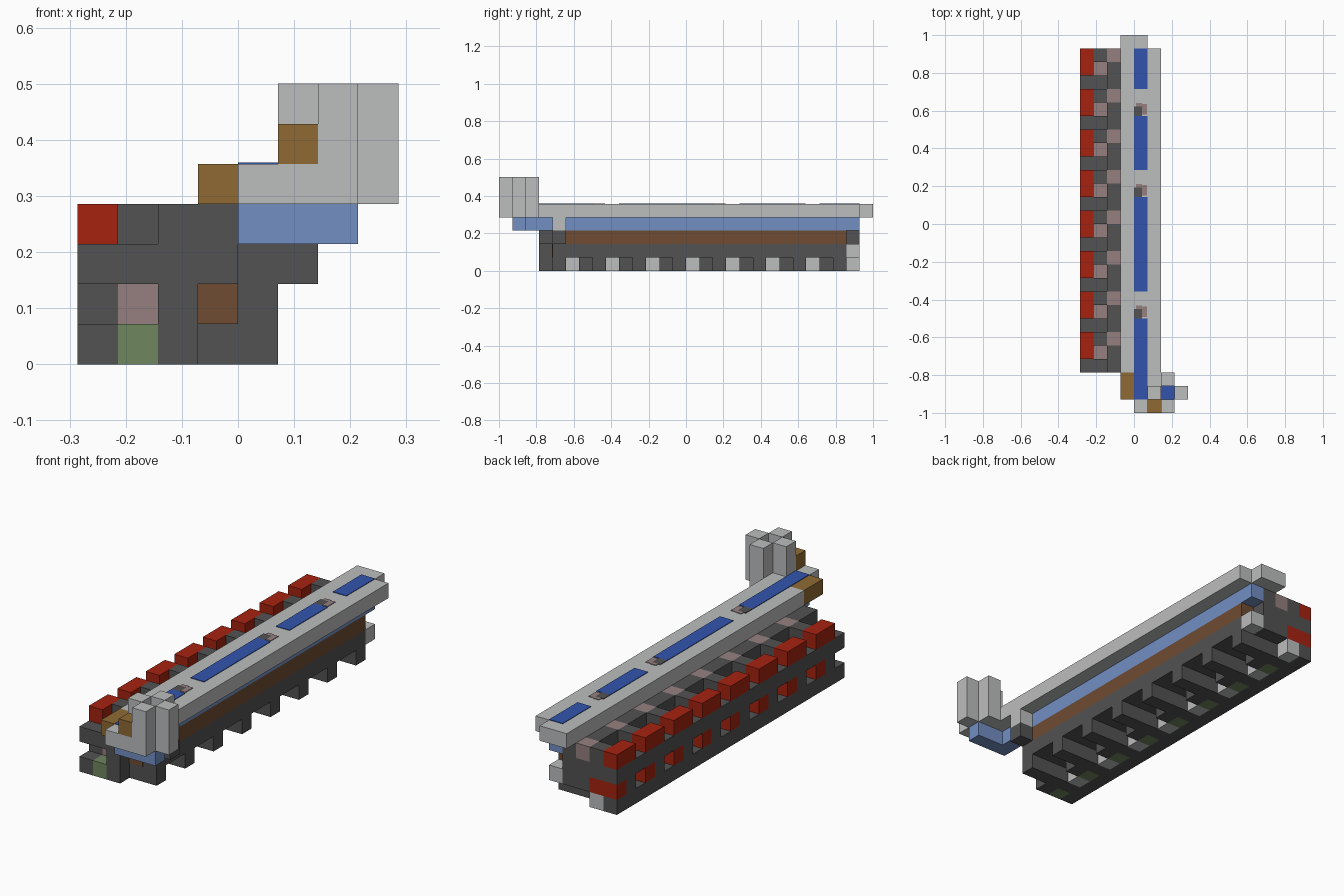
import bpy
import bmesh
from mathutils import Matrix, Vector

cube = bpy.data.objects.get("Cube")
if cube:
    bpy.data.objects.remove(cube, do_unlink=True)

U = 1 / 14          # one block
THIN = 0.04         # plate thickness in blocks


def material(name, rgb):
    lin = [(c / 255 / 12.92) if c < 11 else ((c / 255 + 0.055) / 1.055) ** 2.4 for c in rgb]
    m = bpy.data.materials.new(name)
    m.use_nodes = True
    m.diffuse_color = (*lin, 1)
    m.node_tree.nodes["Principled BSDF"].inputs["Base Color"].default_value = (*lin, 1)
    return m


DARK = material("dark stone", (82, 82, 82))
LIGHT = material("light stone", (188, 189, 190))
RED = material("red", (166, 34, 16))
GOLD = material("ochre wood", (143, 106, 52))
BROWN = material("brown wood", (112, 76, 50))
PINK = material("dusty pink", (150, 128, 128))
GREEN = material("moss green", (110, 134, 94))
ICE = material("pale blue", (114, 143, 196))
BLUE = material("deep blue", (50, 84, 172))


def part(name, mat, *boxes):
    """One object made of boxes, each given as x, y and z ranges in blocks."""
    bm = bmesh.new()
    for xs, ys, zs in boxes:
        lo, hi = Vector((xs[0], ys[0], zs[0])), Vector((xs[1], ys[1], zs[1]))
        size = (hi - lo) * U
        bmesh.ops.create_cube(bm, size=1, matrix=Matrix.Translation((lo + hi) / 2 * U)
                              @ Matrix.Diagonal((*size, 1)))
    mesh = bpy.data.meshes.new(name)
    bm.to_mesh(mesh)
    bm.free()
    mesh.materials.append(mat)
    obj = bpy.data.objects.new(name, mesh)
    bpy.context.collection.objects.link(obj)
    return obj


def repeat(name, mat, xs, unit, zs, length=1):
    """The same box in each of the eight bays along the body."""
    part(name, mat, *[(xs, (y + unit, y + unit + length), zs) for y in range(-11, 13, 3)])


# Bays: outer wall
BODY = (-11, 13)
part("outer_wall_base", DARK, ((-4, -3), BODY, (0, 1)))
part("outer_wall_shelf", DARK, ((-4, -3), BODY, (2, 3)))
repeat("outer_wall_post", DARK, (-4, -3), 1, (1, 2))
repeat("red_top_block", RED, (-4, -3), 1, (3, 4), 2)
repeat("red_core_block", RED, (-4, -2), 2, (1, 2))

# Bays: second row with pits
repeat("green_foot", GREEN, (-3, -2), 0, (0, 1))
repeat("light_foot", LIGHT, (-3, -2), 2, (0, 1))
repeat("pink_pit_floor", PINK, (-3, -2), 1, (1, 2))
repeat("pit_bridge_front", DARK, (-3, -2), 0, (2, 3))
repeat("pit_bridge_back", DARK, (-3, -2), 2, (2, 4))

# Bays: third row and bottom teeth
part("middle_wall", DARK, ((-2, -1), BODY, (1, 3)))
repeat("middle_wall_top", DARK, (-2, -1), 0, (3, 4), 2)
repeat("pink_wall_top", PINK, (-2, -1), 2, (3, 4))
repeat("rib", DARK, (-2, -1), 0, (0, 1))
repeat("tooth", DARK, (-3, 1), 1, (0, 1))

# Inner wall and long beams under the rail
part("inner_wall", DARK, ((-1, 0), BODY, (2, 4)), ((-1, 0), (12, 13), (1, 2)))
part("lower_beam", DARK, ((-1, 1), (-10, 12), (1, 2)))
part("beam_front_plate", BROWN, ((-1, 0), (-10 - THIN, -10), (1, 2)))
part("beam_end_block", LIGHT, ((0, 1), (12, 13), (1, 2)))
part("brown_beam", BROWN, ((0, 1), (-9, 12), (2, 3)))
part("pale_blue_beam", ICE, ((0, 1), (-9, 13), (3, 4)))
part("front_bracket", DARK, ((0, 2), (-10, -9), (2, 3)))
part("front_bracket_top", LIGHT, ((0, 2), (-10, -9), (3, 4)))

# Top rail with its painted channel
part("rail", LIGHT, ((-1, 2), (-11, 13), (4, 5)), ((-1, 1), (13, 14), (4, 5)))
TOP = (5, 5 + THIN)
part("channel_plate", BLUE, *[((0, 1), ys, TOP) for ys in
                              ((-13, -7), (-5, 2), (4, 8), (10, 13))])
part("marker_dark", DARK, *[((0, 0.6), (y, y + 0.7), TOP) for y in (-7, 2, 8)])
part("marker_pink", PINK, *[((0.6, 0.95), (y + 0.1, y + 0.9), TOP) for y in (-7, 2, 8)],
     *[((0.15, 0.6), (y + 0.7, y + 0.95), TOP) for y in (-7, 2, 8)])

# Front spout: floor, base and four pillars round a shaft
part("spout_floor", LIGHT, ((0, 2), (-14, -13), (4, 5)), ((0, 1), (-13, -11), (4, 5)),
     ((1, 2), (-12, -11), (4, 5)))
part("spout_base", ICE, ((0, 3), (-13, -12), (3, 4)), ((0, 1), (-12, -10), (3, 4)))
part("shaft_floor", BLUE, ((2, 3), (-13, -12), (4, 4 + THIN)))
part("pillar", LIGHT, *[((x, x + 1), (y, y + 1), (4, 7)) for x, y in
                        ((2, -14), (1, -13), (3, -13), (2, -12))])
part("side_step", GOLD, ((-1, 0), (-13, -11), (4, 5)))
part("front_step", GOLD, ((1, 2), (-14, -13), (5, 6)))
